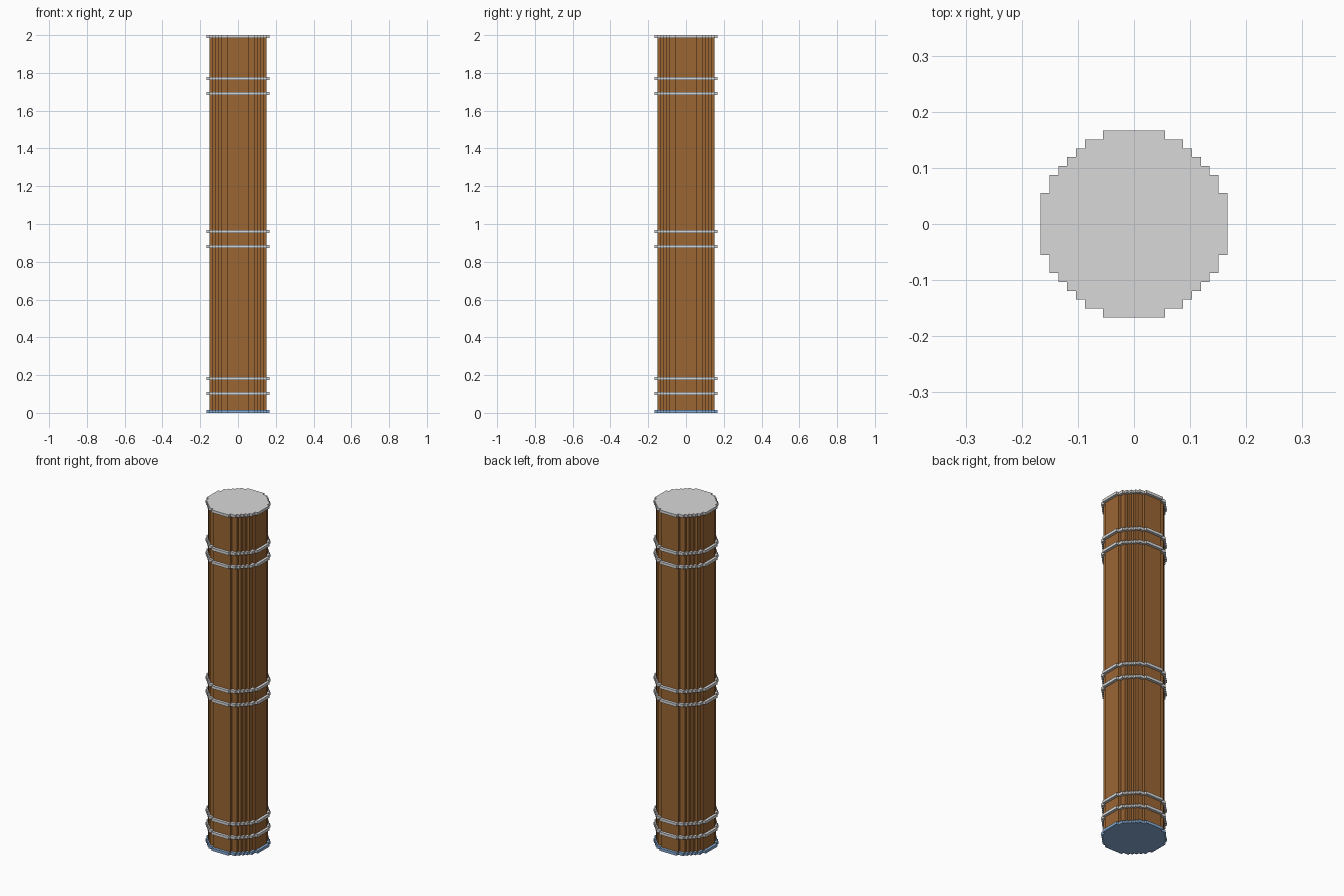
import bpy
import bmesh

cube = bpy.data.objects.get("Cube")
if cube:
    bpy.data.objects.remove(cube, do_unlink=True)

U = 2 / 126  # one block; the pillar is 126 blocks tall


def srgb(c):
    return c / 12.92 if c <= 0.04045 else ((c + 0.055) / 1.055) ** 2.4


def material(name, rgb):
    col = (*[srgb(c / 255) for c in rgb], 1.0)
    mat = bpy.data.materials.new(name)
    mat.use_nodes = True
    mat.diffuse_color = col
    bsdf = next(n for n in mat.node_tree.nodes if n.type == 'BSDF_PRINCIPLED')
    bsdf.inputs["Base Color"].default_value = col
    return mat


wood = material("brown wood", (155, 102, 52))
silver = material("light grey metal", (216, 216, 216))
steel = material("light blue steel", (136, 173, 214))

# Stair widths, from the outermost block edge to the flat side
SHAFT = [9.5, 8.5, 7.5, 6.5, 5.5, 3.5]
BAND = [10.5] + SHAFT


def stepped_outline(steps):
    """Round outline made of square steps: one quarter turned four times."""
    quarter = []
    for i, x in enumerate(steps):
        y = steps[-1 - i]
        quarter.append((x, y))
        if i + 1 < len(steps):
            quarter.append((steps[i + 1], y))
    outline = []
    for _ in range(4):
        outline += quarter
        quarter = [(-y, x) for x, y in quarter]
    return outline


def stepped_disc(name, steps, z0, z1, mat):
    bm = bmesh.new()
    base = bm.faces.new([bm.verts.new((x * U, y * U, z0 * U))
                         for x, y in stepped_outline(steps)])
    top = bmesh.ops.extrude_face_region(bm, geom=[base], use_keep_orig=True)
    verts = [g for g in top["geom"] if isinstance(g, bmesh.types.BMVert)]
    bmesh.ops.translate(bm, verts=verts, vec=(0, 0, (z1 - z0) * U))
    bmesh.ops.recalc_face_normals(bm, faces=bm.faces)
    mesh = bpy.data.meshes.new(name)
    bm.to_mesh(mesh)
    bm.free()
    mesh.materials.append(mat)
    obj = bpy.data.objects.new(name, mesh)
    bpy.context.collection.objects.link(obj)
    return obj


# Wooden shaft between the two end plates
stepped_disc("shaft", SHAFT, 1, 125, wood)
stepped_disc("base_plate", BAND, 0, 1, steel)
stepped_disc("top_plate", BAND, 125, 126, silver)

# Pairs of thin metal bands
for place, low in (("lower", 6), ("middle", 55), ("upper", 106)):
    for part, z in (("bottom", low), ("top", low + 5)):
        stepped_disc(f"{place}_band_{part}", BAND, z, z + 1, silver)
